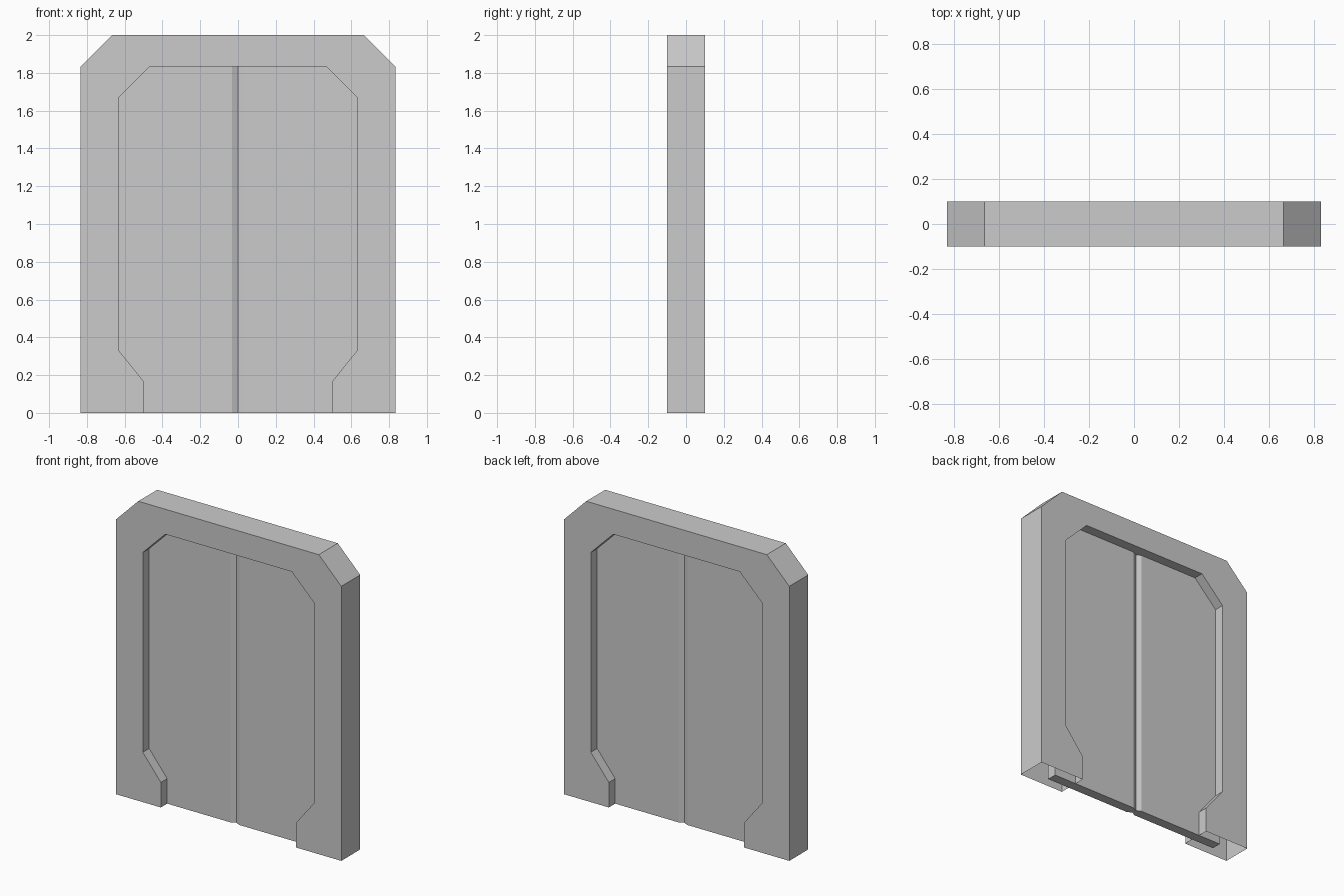
import bpy, bmesh

if "Cube" in bpy.data.objects:
    bpy.data.objects.remove(bpy.data.objects["Cube"])


def make_object(name, bm):
    bmesh.ops.recalc_face_normals(bm, faces=bm.faces[:])
    mesh = bpy.data.meshes.new(name)
    bm.to_mesh(mesh)
    bm.free()
    obj = bpy.data.objects.new(name, mesh)
    bpy.context.collection.objects.link(obj)
    return obj


def prism(name, lower, upper, open_edges=()):
    """Two matching outlines joined by walls; walls in open_edges are left out."""
    bm = bmesh.new()
    a = [bm.verts.new(p) for p in lower]
    b = [bm.verts.new(p) for p in upper]
    bm.faces.new(a)
    bm.faces.new(b[::-1])
    n = len(a)
    for i in range(n):
        if i not in open_edges:
            j = (i + 1) % n
            bm.faces.new((a[i], a[j], b[j], b[i]))
    return make_object(name, bm)


# Door frame: chamfered arch, hollow, with the feet open underneath
outer = [(0.833, 0), (0.833, 1.833), (0.667, 2)]
inner = [(0.467, 1.833), (0.633, 1.667), (0.633, 0.333), (0.5, 0.167), (0.5, 0)]


def mirrored(points):
    return [(-x, z) for x, z in reversed(points)]


outline = outer + mirrored(outer) + mirrored(inner) + inner
feet = (2 * len(outer) - 1, len(outline) - 1)
prism("door_frame",
      [(x, -0.1, z) for x, z in outline],
      [(x, 0.1, z) for x, z in outline], feet)

# Sliding door leaves: bevelled where they meet, outer edges run inside the frame
section = [(0, -0.017), (0.033, -0.033), (0.667, -0.033),
           (0.667, 0.033), (0.033, 0.033), (0, 0.017)]
for name, side in (("left_door", -1), ("right_door", 1)):
    prism(name,
          [(side * x, y, 0) for x, y in section],
          [(side * x, y, 1.867) for x, y in section])
